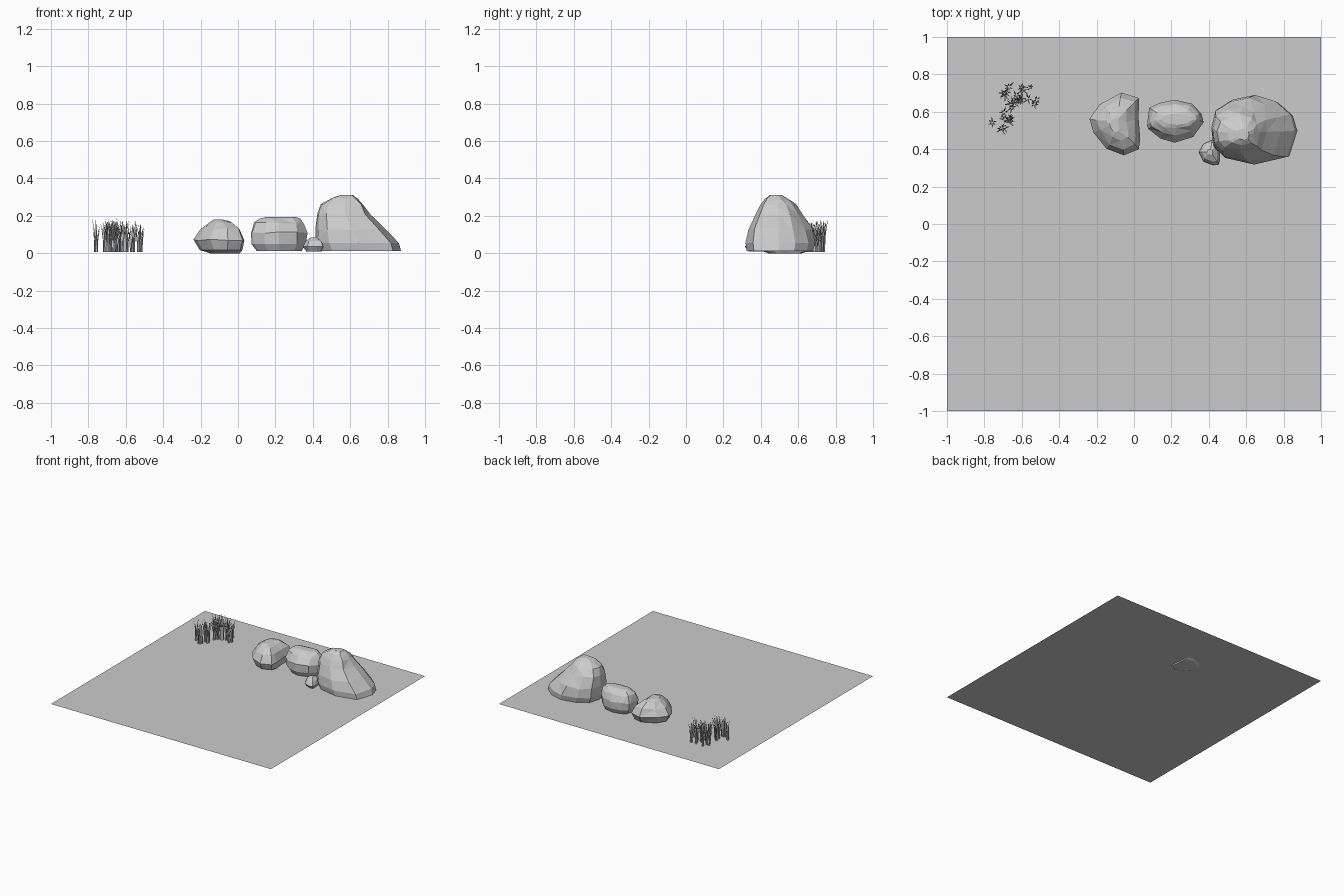
import bpy, bmesh, math, random
from mathutils import Vector

if "Cube" in bpy.data.objects:
    bpy.data.objects.remove(bpy.data.objects["Cube"])

random.seed(4)
GROUND_Z = 0.008


def finish(name, bm):
    mesh = bpy.data.meshes.new(name)
    bm.to_mesh(mesh)
    bm.free()
    ob = bpy.data.objects.new(name, mesh)
    bpy.context.collection.objects.link(ob)
    return ob


def rock(name, outline, rings, jitter):
    """Loft a plan outline through rings given as (z, x0, x1, y0, y1)."""
    xs, ys = zip(*outline)
    w, d = max(xs) - min(xs), max(ys) - min(ys)
    unit = [((x - min(xs)) / w, (y - min(ys)) / d) for x, y in outline]
    n = len(unit)
    bm = bmesh.new()
    loops = []
    for k, (z, x0, x1, y0, y1) in enumerate(rings):
        j = jitter if 1 < k < len(rings) - 1 else 0
        loops.append([bm.verts.new((x0 + u * (x1 - x0) + random.uniform(-j, j),
                                    y0 + v * (y1 - y0) + random.uniform(-j, j),
                                    z + random.uniform(-j, j))) for u, v in unit])
    for a, b in zip(loops, loops[1:]):
        for i in range(n):
            bm.faces.new((a[i], a[(i + 1) % n], b[(i + 1) % n], b[i]))
    bm.faces.new(loops[0][::-1])
    bm.faces.new(loops[-1])
    bmesh.ops.connect_verts_concave(bm, faces=bm.faces[:])
    bmesh.ops.recalc_face_normals(bm, faces=bm.faces[:])
    return finish(name, bm)


# Ground sheet
bm = bmesh.new()
bmesh.ops.create_grid(bm, x_segments=1, y_segments=1, size=1)
bmesh.ops.translate(bm, verts=bm.verts[:], vec=(0, 0, GROUND_Z))
finish("ground_sheet", bm)

# Large sloping boulder
rock("large_boulder",
     [(.875, .50), (.85, .585), (.77, .655), (.655, .69), (.53, .665), (.44, .61),
      (.412, .515), (.425, .415), (.49, .355), (.65, .32), (.83, .36)],
     [(.012, .43, .872, .325, .68), (.055, .413, .86, .318, .69),
      (.13, .415, .79, .335, .67), (.21, .425, .712, .37, .63),
      (.26, .445, .675, .39, .585), (.295, .50, .645, .42, .54),
      (.312, .55, .615, .45, .51)], .006)

# Left boulder with a straight right flank
rock("left_boulder",
     [(.035, .45), (.022, .56), (.02, .677), (-.07, .70), (-.19, .64),
      (-.238, .56), (-.22, .49), (-.147, .40), (-.06, .366), (.02, .40)],
     [(0, -.15, .01, .44, .62), (.018, -.205, .024, .39, .67),
      (.07, -.237, .037, .368, .70), (.13, -.198, .012, .40, .67),
      (.165, -.155, -.03, .45, .625), (.18, -.13, -.08, .49, .57)], .005)

# Middle flat-topped boulder
rock("middle_boulder",
     [(.37, .54), (.36, .59), (.31, .645), (.22, .665), (.14, .65), (.085, .62),
      (.067, .53), (.08, .505), (.14, .457), (.22, .435), (.32, .468)],
     [(.012, .10, .34, .46, .64), (.05, .072, .362, .438, .66),
      (.11, .066, .369, .435, .664), (.16, .085, .355, .47, .645),
      (.186, .11, .335, .51, .615), (.194, .15, .31, .53, .59)], .004)

# Small pebble
rock("small_pebble",
     [(.458, .37), (.45, .43), (.42, .452), (.37, .43), (.345, .385),
      (.37, .335), (.42, .315), (.455, .32)],
     [(.01, .365, .445, .335, .43), (.035, .347, .458, .315, .45),
      (.065, .362, .445, .335, .435), (.085, .39, .42, .37, .40)], .002)


def blade(bm, base, heading, height, lean, width):
    """Thin tapered strip curving outwards to a point."""
    out = Vector((math.cos(heading), math.sin(heading), 0))
    side = Vector((-out.y, out.x, 0)) * width / 2
    prev = None
    for t in (0, .4, .75):
        c = base + out * lean * t ** 2.5 + Vector((0, 0, height * t))
        s = side * (1 - .5 * t)
        pair = (bm.verts.new(c - s), bm.verts.new(c + s))
        if prev:
            bm.faces.new((prev[0], prev[1], pair[1], pair[0]))
        prev = pair
    tip = bm.verts.new(base + out * lean + Vector((0, 0, height)))
    bm.faces.new((prev[0], prev[1], tip))


# Grass clumps, each a scatter of little tufts
clumps = [("grass_front", -.715, .555, .055, .055, 8, .185),
          ("grass_back", -.665, .685, .065, .07, 9, .185),
          ("grass_right", -.565, .685, .065, .06, 9, .175)]
for name, cx, cy, rx, ry, tufts, top in clumps:
    bm = bmesh.new()
    for _ in range(tufts):
        r, a = math.sqrt(random.random()), random.uniform(0, math.tau)
        centre = Vector((cx + rx * r * math.cos(a), cy + ry * r * math.sin(a), GROUND_Z))
        turn = random.uniform(0, math.tau)
        for k in range(6):
            h = turn + k * math.tau / 6 + random.uniform(-.3, .3)
            start = centre + Vector((math.cos(h), math.sin(h), 0)) * random.uniform(.003, .012)
            blade(bm, start, h, top * random.uniform(.65, 1), random.uniform(.01, .03), .009)
    finish(name, bm)
